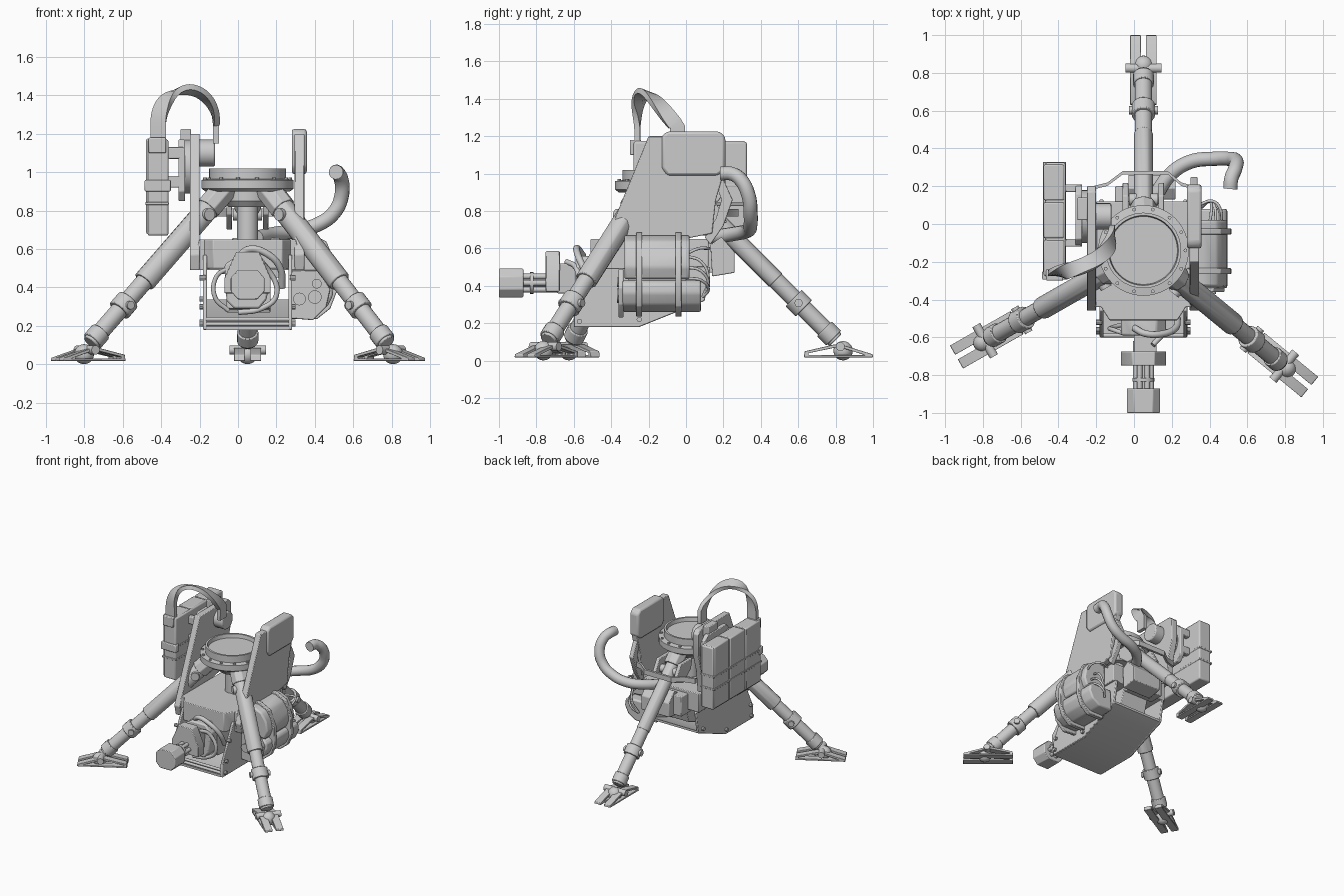
import bpy, bmesh
from math import radians, cos, sin, pi
from mathutils import Vector as V

if "Cube" in bpy.data.objects:
    bpy.data.objects.remove(bpy.data.objects["Cube"])

CX, CY = 0.05, -0.14          # turntable axis


def finish(name, bm, bevel=0.0):
    bmesh.ops.recalc_face_normals(bm, faces=bm.faces)
    me = bpy.data.meshes.new(name)
    bm.to_mesh(me)
    bm.free()
    ob = bpy.data.objects.new(name, me)
    bpy.context.collection.objects.link(ob)
    if bevel:
        m = ob.modifiers.new("bevel", 'BEVEL')
        m.width, m.segments, m.limit_method = bevel, 2, 'ANGLE'
    return ob


def box(name, lo, hi, bevel=0.006):
    bm = bmesh.new()
    bmesh.ops.create_cube(bm, size=1)
    for v in bm.verts:
        v.co = V([lo[i] + (v.co[i] + .5) * (hi[i] - lo[i]) for i in range(3)])
    return finish(name, bm, bevel)


def cyl(name, a, b, r, n=24, bevel=0.0):
    a, b = V(a), V(b)
    bm = bmesh.new()
    bmesh.ops.create_cone(bm, cap_ends=True, segments=n, radius1=r, radius2=r, depth=(b - a).length)
    q = (b - a).to_track_quat('Z', 'Y')
    for v in bm.verts:
        v.co = q @ v.co + (a + b) / 2
    return finish(name, bm, bevel)


def along_x(u, v, w): return V((w, u, v))
def along_y(u, v, w): return V((u, w, v))
def along_z(u, v, w): return V((u, v, w))


def prism(name, pts, a, b, frame=along_x, inner=None, bevel=0.005):
    """Extrude an outline from a to b; an inner outline makes an open frame."""
    bm = bmesh.new()
    loops = [[bm.verts.new(frame(u, v, w)) for u, v in o] for o in ([pts, inner] if inner else [pts])
             for w in (a, b)]

    def skin(p, q):
        for i in range(len(p)):
            j = (i + 1) % len(p)
            bm.faces.new((p[i], p[j], q[j], q[i]))
    skin(loops[0], loops[1])
    if inner:
        skin(loops[2], loops[3])
        skin(loops[0], loops[2])
        skin(loops[1], loops[3])
    else:
        bm.faces.new(loops[0])
        bm.faces.new(loops[1])
    return finish(name, bm, bevel)


def tube(name, pts, r):
    cu = bpy.data.curves.new(name, 'CURVE')
    cu.dimensions, cu.bevel_depth, cu.bevel_resolution = '3D', r, 4
    cu.use_fill_caps, cu.resolution_u = True, 6
    sp = cu.splines.new('BEZIER')
    sp.bezier_points.add(len(pts) - 1)
    for p, co in zip(sp.bezier_points, pts):
        p.co, p.handle_left_type, p.handle_right_type = co, 'AUTO', 'AUTO'
    ob = bpy.data.objects.new(name, cu)
    bpy.context.collection.objects.link(ob)
    return ob


def lathe(name, prof, n=48):
    bm = bmesh.new()
    rings = [[bm.verts.new((CX + r * cos(2 * pi * i / n), CY + r * sin(2 * pi * i / n), z))
              for i in range(n)] for r, z in prof]
    for p, q in zip(rings, rings[1:]):
        for i in range(n):
            bm.faces.new((p[i], p[i - 1], q[i - 1], q[i]))
    bm.faces.new(rings[0])
    bm.faces.new(rings[-1])
    return finish(name, bm)


# turntable with recessed top, rim bolts and centre column
lathe("turntable", [(.055, .62), (.055, .82), (.1, .82), (.125, .85), (.125, .9), (.22, .9), (.24, .915),
                    (.24, .96), (.2, .965), (.2, 1.02), (.185, 1.02), (.18, .99)])
for i in range(14):
    a = 2 * pi * i / 14
    x, y = CX + .222 * cos(a), CY + .222 * sin(a)
    cyl("turntable_bolt", (x, y, .955), (x, y, .972), .01, 8)

# three tripod legs with feet
for tag, ang in (("rear", 90), ("left", 209.7), ("right", -39.4)):
    R = V((cos(radians(ang)), sin(radians(ang)), 0))
    T = V((-R.y, R.x, 0))
    base = V((CX, CY, 0))

    def foot(u, v, w, R=R, T=T): return base + R * u + T * w + V((0, 0, v))
    def ax(r, w=0): return foot(r, 1.05 - r, w)
    fat = .05 if tag == "rear" else .06
    for part, a, b, r, n in (("socket", .13, .24, .07, 8), ("upper_tube", .2, .62, fat, 12),
                             ("lower_tube", .6, .94, .046, 20), ("collar", .715, .77, .062, 20),
                             ("ankle_sleeve", .88, .93, .056, 16)):
        cyl(f"{tag}_leg_{part}", ax(a), ax(b), r, n, bevel=.005)
    cyl(tag + "_leg_pin", ax(.27, -.076), ax(.27, .076), .032, 16)
    cyl(tag + "_collar_bolt", ax(.742, -.076), ax(.742, .076), .022, 12)
    cyl(tag + "_ankle_pin", foot(.965, .075, -.095), foot(.965, .075, .095), .024, 16)
    bm = bmesh.new()
    bmesh.ops.create_uvsphere(bm, u_segments=20, v_segments=10, radius=.052)
    bmesh.ops.translate(bm, verts=bm.verts, vec=foot(.98, .053, 0))
    finish(tag + "_ankle_ball", bm)
    for s in (-1, 1):
        prism(tag + "_foot_frame", [(.77, .018), (1.14, .018), (1.138, .034), (.99, .08), (.93, .086), (.775, .05)],
              s * .014, s * .07, foot, [(.795, .03), (1.09, .03), (1.08, .035), (.98, .066), (.94, .07), (.795, .04)], .003)

# yoke: two side arms, armour cheek and cross housing
arm = [(-.2, 1.2), (-.29, .98), (-.46, .57), (-.44, .49), (-.3, .49), (-.16, .62), (.14, .68), (.16, .86),
       (.2, 1.0), (.2, 1.17), (.17, 1.2)]
prism("left_arm", arm, -.25, -.2)
prism("right_arm", arm, .295, .345)
prism("armour_cheek", [(-.13, 1.2), (-.1, 1.225), (.18, 1.225), (.21, 1.195), (.21, 1.02), (.17, .99),
                       (-.1, .99), (-.13, 1.03)], .28, .358, bevel=.014)
prism("cross_housing", [(-.2, .12), (.3, .12), (.3, -.4), (.23, -.51), (-.13, -.51), (-.2, -.4)], .5, .65, along_z)
prism("housing_skirt", [(-.25, .49), (.345, .49), (.3, .65), (-.2, .65)], -.44, -.3, along_y)
rail = [(-.22, .2), (-.14, .22), (-.06, .28), (.18, .28), (.25, .22), (.32, .2)]
prism("rear_rail", rail + [(x, y - .018) for x, y in reversed(rail)], .77, .81, along_z, bevel=0)

# gun cradle: side plates, folded floor, front bars and bolts
side = [(-.6, .18), (-.25, .18), (.1, .32), (.13, .5), (-.46, .57), (-.5, .49), (-.6, .28)]
for x0, s in ((-.17, -1), (.27, 1)):
    prism("cradle_side_plate", side, x0 - s * .008, x0 + s * .012)
    for y, z in ((-.57, .21), (-.52, .45), (-.25, .22), (-.56, .3), (.05, .34)):
        cyl("cradle_bolt", (x0, y, z), (x0 + s * .03, y, z), .014, 8)
fold = [(-.6, .18), (-.25, .18), (.1, .32)]
prism("cradle_floor", fold + [(y, z + .018) for y, z in reversed(fold)], -.165, .265, bevel=0)
prism("gun_body", [(-.5, .29), (-.2, .27), (.05, .36), (.09, .5), (-.5, .5)], -.06, .17)
for z in (.21, .235):
    tube("cradle_front_bar", [(-.17, -.59, z), (.27, -.59, z)], .011)
box("rear_feed_box", (-.1, .08, .47), (.16, .2, .63))
prism("rear_bracket", [(.13, .62), (.19, .66), (.26, .58), (.26, .47), (.14, .45)], -.03, .22)
for x in (-.06, .13):
    prism("leg_bracket", [(.0, .86), (.15, .86), (.22, .74), (.12, .7), (.02, .78)], x, x + .03)

# gun: receiver, clamp, barrel cluster, muzzle
GX, GZ = .05, .415
gun = [(-.06, .33), (-.02, .29), (.11, .29), (.15, .34), (.17, .5), (.12, .56), (-.01, .56), (-.07, .52)]
prism("gun_receiver", gun, -.59, -.46, along_y, bevel=.01)
prism("receiver_neck", [(.0, .36), (.11, .36), (.12, .52), (.0, .52)], -.69, -.57, along_y)
prism("barrel_clamp", [(-.07, .37), (.17, .37), (.17, .45), (.11, .585), (-.01, .585), (-.07, .45)], -.75, -.675, along_y)
cyl("barrel_core", (GX, -.9, GZ), (GX, -.6, GZ), .03, 16)
for i in range(6):
    a = i * pi / 3
    x, z = GX + .04 * cos(a), GZ + .04 * sin(a)
    cyl("barrel", (x, -.9, z), (x, -.62, z), .015, 12)
cyl("barrel_ring", (GX, -.835, GZ), (GX, -.815, GZ), .058, 20)
prism("muzzle", [(-.038, .38), (.0, .338), (.1, .338), (.138, .38), (.138, .45), (.1, .492), (.0, .492),
                 (-.038, .45)], -1.0, -.87, along_y)
tube("gun_hose", [(.0, -.55, .56), (.06, -.58, .6), (.16, -.58, .57), (.22, -.55, .5), (.23, -.5, .4)], .018)
tube("gun_hose", [(.1, -.64, .53), (.15, -.59, .5), (.2, -.57, .36), (.12, -.57, .29), (.0, -.57, .27)], .014)
tube("gun_hose", [(-.05, -.58, .5), (-.11, -.56, .46), (-.12, -.55, .35), (-.05, -.53, .28)], .012)

# right motor: twin drums, straps, end plate, cables
upper = [(.29, .45), (.47, .435), (.495, .5), (.48, .58), (.44, .64), (.37, .67), (.3, .67)]
lower = [(.28, .26), (.4, .26), (.465, .3), (.495, .36), (.49, .41), (.465, .43), (.29, .43)]
prism("upper_motor", upper, -.33, .02, along_y, bevel=.012)
prism("lower_motor", lower, -.34, .08, along_y, bevel=.012)
prism("motor_core", [(.28, .3), (.46, .32), (.46, .58), (.3, .62)], -.31, 0, along_y)
shell = [(.28, .235), (.41, .235), (.48, .29), (.515, .38), (.51, .52), (.46, .64), (.37, .685), (.28, .685)]
for y in (-.25, -.04):
    prism("motor_strap", shell, y - .016, y + .016, along_y, bevel=.004)
prism("motor_end_plate", [(.27, .24), (.39, .23), (.46, .3), (.48, .39), (.42, .49), (.28, .49)], -.36, -.335, along_y)
for x, z, r in ((.4, .35, .035), (.32, .34, .033), (.41, .42, .025)):
    cyl("motor_port", (x, -.37, z), (x, -.35, z), r, 20)
for k in range(3):
    tube("motor_cable", [(.4 + .03 * k, .0, .56 - .06 * k), (.41 + .02 * k, .08, .53 - .05 * k),
                         (.4, .12, .44 - .03 * k), (.36, .09, .34)], .008)
tube("motor_top_cable", [(.34, .1, .6), (.42, .12, .6), (.46, .07, .6), (.46, .0, .57)], .008)

# large hose at the rear right
tube("rear_hose", [(.1, .13, .66), (.2, .27, .68), (.3, .33, .695), (.42, .345, .73), (.5, .345, .79), (.54, .335, .88),
                   (.535, .29, .97), (.515, .24, 1.0), (.51, .185, 1.0)], .038)
prism("hose_cover", [(.15, .97), (.2, .97), (.25, .86), (.2, .72), (.13, .62), (.1, .66), (.16, .76), (.19, .86)], .3, .335)

# left ammunition box with shallow panels and straps
box("ammo_box", (-.47, -.28, .67), (-.362, .325, 1.17), .01)
for i in range(3):
    y = -.275 + i * .2
    box("ammo_panel", (-.478, y, .68), (-.37, y + .19, 1.175), .008)
for z in (.83, .93):
    box("ammo_strap", (-.482, -.285, z), (-.36, .328, z + .015), .003)
box("ammo_front_panel", (-.486, -.295, .9), (-.35, -.25, .96))
box("chute_mouth", (-.465, -.3, 1.1), (-.375, -.24, 1.18))

# feed drive between the box and the left arm
prism("drive_plate", [(-.12, .9), (-.08, .85), (.17, .85), (.21, .9), (.21, 1.12), (.16, 1.17), (-.08, 1.17),
                      (-.12, 1.12)], -.31, -.275)
cyl("drive_gear_case", (-.29, .04, 1.03), (-.235, .04, 1.03), .14, 28, bevel=.008)
cyl("drive_motor", (-.22, .04, 1.1), (-.12, .04, 1.1), .07, 24, bevel=.008)
box("drive_cap", (-.3, .02, 1.14), (-.245, .14, 1.225))
for y in (-.1, .19):
    for z in (.95, 1.1):
        box("drive_mount", (-.365, y - .02, z - .03), (-.28, y + .02, z + .03))

# twisting feed chute arch
bm = bmesh.new()
rings, N = [], 32
path = []
for i in range(N + 1):
    t = i / N
    path.append(V((-.265 - .15 * cos(pi * t), -.26 + .215 * t ** 2.4, 1.25 + .18 * sin(pi * t))))
path = [V((path[0].x, path[0].y, 1.15))] + path + [V((path[-1].x, path[-1].y, 1.15))]
for i, c in enumerate(path):
    t = i / (len(path) - 1)
    tan = (path[min(i + 1, len(path) - 1)] - path[max(i - 1, 0)]).normalized()
    mid = V((.5, -.8, .35))
    w = V((1, 0, 0)).lerp(mid, 2 * t) if t < .5 else mid.lerp(V((0, -1, 0)), 2 * t - 1)
    w = (w - tan * w.dot(tan)).normalized() * .04
    n = tan.cross(w).normalized() * .015
    rings.append([bm.verts.new(c + p) for p in (w + n, w - n, -w - n, -w + n)])
for p, q in zip(rings, rings[1:]):
    for i in range(4):
        bm.faces.new((p[i], p[i - 1], q[i - 1], q[i]))
bm.faces.new(rings[0])
bm.faces.new(rings[-1])
finish("feed_chute", bm)

# smooth rounded surfaces, keep hard edges
for ob in bpy.context.collection.objects:
    if ob.type == 'MESH':
        ob.select_set(True)
        bpy.context.view_layer.objects.active = ob
bpy.ops.object.shade_smooth_by_angle(angle=radians(35))
